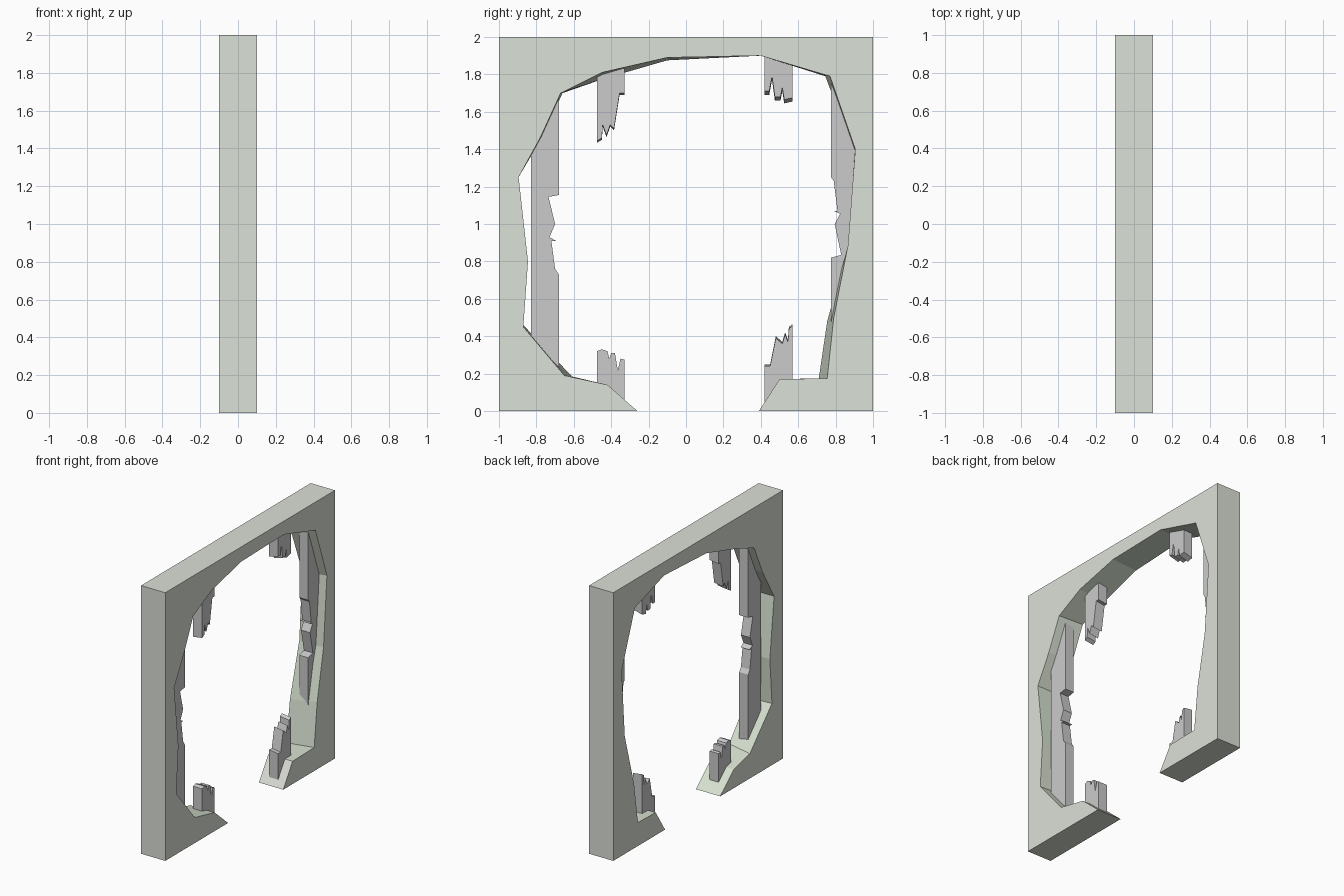
import bpy, bmesh


def material(name, rgb):
    m = bpy.data.materials.new(name)
    m.diffuse_color = (*rgb, 1)
    return m


def loft(name, front, back, half, mats=(), edge_from=None):
    """Join two matching (y, z) outlines at x = +half and x = -half."""
    bm = bmesh.new()
    f = [bm.verts.new((half, y, z)) for y, z in front]
    b = [bm.verts.new((-half, y, z)) for y, z in back]
    bm.faces.new(f)
    bm.faces.new(b[::-1])
    n = len(f)
    for i in range(n):
        j = (i + 1) % n
        face = bm.faces.new((f[i], b[i], b[j], f[j]))
        if edge_from is not None and edge_from <= i < n - 1:
            face.material_index = 1
    bmesh.ops.recalc_face_normals(bm, faces=bm.faces)
    me = bpy.data.meshes.new(name)
    bm.to_mesh(me)
    bm.free()
    for m in mats:
        me.materials.append(m)
    ob = bpy.data.objects.new(name, me)
    bpy.context.collection.objects.link(ob)
    return ob


# Wall slab with a ragged opening, slightly different on each face
outer = [(0.39, 0), (1, 0), (1, 2), (-1, 2), (-1, 0)]
hole_front = [(-0.26, 0), (-0.42, 0.14), (-0.65, 0.19), (-0.87, 0.45), (-0.845, 0.8),
              (-0.895, 1.25), (-0.78, 1.46), (-0.67, 1.70), (-0.45, 1.81), (-0.10, 1.89),
              (0.40, 1.90), (0.77, 1.79), (0.905, 1.40), (0.865, 0.88), (0.79, 0.50),
              (0.755, 0.175), (0.50, 0.17)]
hole_back = [(-0.26, 0), (-0.42, 0.14), (-0.61, 0.185), (-0.87, 0.46), (-0.845, 0.8),
             (-0.895, 1.25), (-0.76, 1.48), (-0.66, 1.70), (-0.43, 1.78), (-0.10, 1.875),
             (0.40, 1.90), (0.745, 1.79), (0.90, 1.38), (0.865, 0.88), (0.755, 0.48),
             (0.71, 0.175), (0.50, 0.17)]
paint = material("wall_paint", (0.71, 0.75, 0.68))
broken = material("broken_edge", (0.68, 0.75, 0.63))
loft("broken_wall", outer + hole_front, outer + hole_back, 0.1, (paint, broken), len(outer))


def stub(name, torn, end, drop):
    """Snapped stud: torn edge listed left to right, square end buried in the wall."""
    base = [(torn[-1][0], end), (torn[0][0], end)]
    loft(name, torn + base, [(y, z - drop) for y, z in torn] + base, 0.037)


# Snapped inner studs
stub("upper_left_stud", [(-0.475, 1.445), (-0.45, 1.46), (-0.445, 1.53), (-0.425, 1.475),
     (-0.405, 1.53), (-0.385, 1.51), (-0.355, 1.70), (-0.33, 1.70)], 1.9, 0.01)
stub("upper_right_stud", [(0.42, 1.71), (0.445, 1.71), (0.46, 1.79), (0.475, 1.68),
     (0.505, 1.68), (0.515, 1.73), (0.525, 1.665), (0.57, 1.675)], 1.94, 0.02)
stub("lower_left_stud", [(-0.475, 0.32), (-0.45, 0.33), (-0.42, 0.32), (-0.41, 0.28),
     (-0.40, 0.31), (-0.38, 0.31), (-0.365, 0.22), (-0.35, 0.28), (-0.33, 0.275)], 0.01, 0)
stub("lower_right_stud", [(0.42, 0.24), (0.45, 0.24), (0.48, 0.39), (0.515, 0.36),
     (0.53, 0.41), (0.545, 0.37), (0.55, 0.44), (0.57, 0.455)], 0.01, -0.01)

# Full-height outer studs with a splintered inner edge
left = [(-0.83, 0.1), (-0.68, 0.1), (-0.68, 0.73), (-0.70, 0.76), (-0.72, 0.91),
        (-0.695, 0.91), (-0.73, 0.93), (-0.70, 1.0), (-0.735, 1.145), (-0.68, 1.155),
        (-0.68, 1.9), (-0.83, 1.9)]
right = [(0.925, 0.1), (0.775, 0.1), (0.775, 0.82), (0.83, 0.835), (0.795, 1.0),
         (0.825, 1.055), (0.79, 1.07), (0.81, 1.07), (0.79, 1.23), (0.775, 1.25),
         (0.775, 1.9), (0.925, 1.9)]
loft("left_stud", left, left, 0.037)
loft("right_stud", right, right, 0.037)
